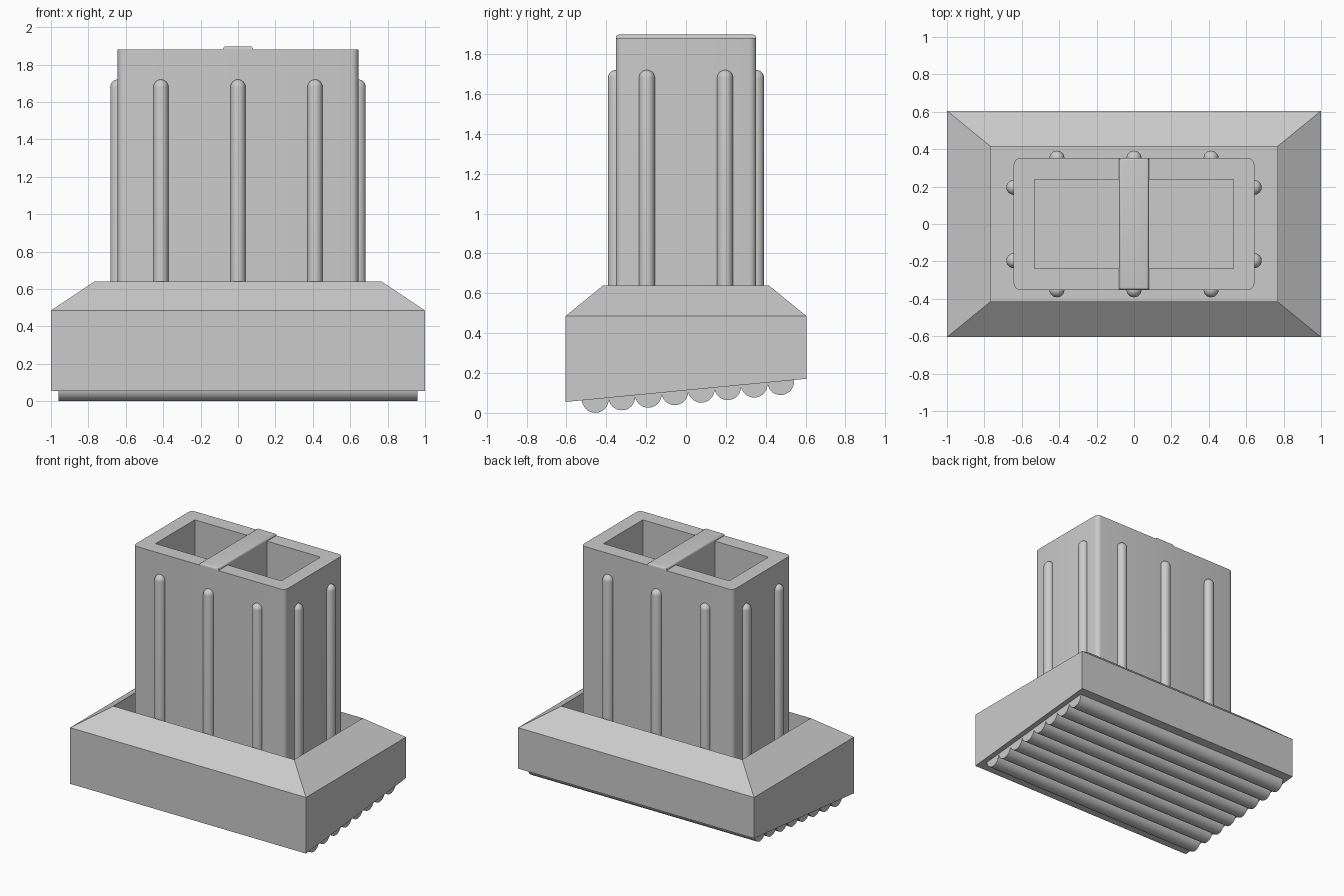
import bpy, bmesh
from math import pi, sin, cos
from mathutils import Matrix, Vector

cube = bpy.data.objects.get("Cube")
if cube:
    bpy.data.objects.remove(cube, do_unlink=True)

GREY = (0.6, 0.6, 0.6, 1)
grey = bpy.data.materials.new("grey_plastic")
grey.use_nodes = True
grey.diffuse_color = GREY
grey.node_tree.nodes["Principled BSDF"].inputs["Base Color"].default_value = GREY

FLOOR = 0.30            # floor of the socket around the insert
TOP = 1.88              # top of the insert
HX, HY = 0.643, 0.352   # half size of the insert


def sole_z(y):
    """Height of the slanted underside."""
    return 0.113 + 0.096 * y


def finish(bm, name, smooth=True):
    bmesh.ops.recalc_face_normals(bm, faces=bm.faces)
    mesh = bpy.data.meshes.new(name)
    bm.to_mesh(mesh)
    bm.free()
    mesh.materials.append(grey)
    obj = bpy.data.objects.new(name, mesh)
    bpy.context.collection.objects.link(obj)
    if smooth:
        select(obj)
        bpy.ops.object.shade_smooth_by_angle(angle=0.6)
    return obj


def select(obj):
    bpy.ops.object.select_all(action='DESELECT')
    obj.select_set(True)
    bpy.context.view_layer.objects.active = obj


# Foot: stacked rectangles, slanted below, chamfered above, with a sunken socket
bm = bmesh.new()
levels = [(1, 0.605, None), (1, 0.605, 0.485), (0.767, 0.415, 0.64), (0.767, 0.415, FLOOR)]
rings = []
for hx, hy, z in levels:
    rings.append([bm.verts.new((sx * hx, sy * hy, sole_z(sy * hy) if z is None else z))
                  for sx, sy in ((-1, -1), (1, -1), (1, 1), (-1, 1))])
for a, b in zip(rings, rings[1:]):
    for i in range(4):
        j = (i + 1) % 4
        bm.faces.new((a[i], a[j], b[j], b[i]))
bm.faces.new(rings[0])
bm.faces.new(rings[-1])
finish(bm, "foot", smooth=False)


# Insert: rounded rectangle with two pockets, extruded upwards
def add_outline(curve, x0, x1, y0, y1, r):
    pts = []
    for k, (cx, cy) in enumerate(((x1 - r, y1 - r), (x0 + r, y1 - r), (x0 + r, y0 + r), (x1 - r, y0 + r))):
        for s in range(6 if r else 1):
            a = (k + s / 5) * pi / 2
            pts.append((cx + r * cos(a), cy + r * sin(a)))
    spline = curve.splines.new('POLY')
    spline.points.add(len(pts) - 1)
    for p, (x, y) in zip(spline.points, pts):
        p.co = (x, y, 0, 1)
    spline.use_cyclic_u = True


curve = bpy.data.curves.new("insert", 'CURVE')
curve.dimensions = '2D'
curve.fill_mode = 'BOTH'
bottom = FLOOR - 0.02
curve.extrude = (TOP - bottom) / 2
add_outline(curve, -HX, HX, -HY, HY, 0.035)
add_outline(curve, 0.08, 0.533, -0.238, 0.238, 0)
add_outline(curve, -0.533, -0.08, -0.238, 0.238, 0)
curve.materials.append(grey)
insert = bpy.data.objects.new("insert", curve)
insert.location.z = (TOP + bottom) / 2
bpy.context.collection.objects.link(insert)
select(insert)
bpy.ops.object.convert(target='MESH')
bpy.ops.object.shade_smooth_by_angle(angle=0.6)

# Crossbar over the partition, with rounded upper edges
bm = bmesh.new()
bmesh.ops.create_cube(bm, size=1, matrix=Matrix.Translation((0, 0, TOP + 0.0025))
                      @ Matrix.Diagonal((0.16, 2 * HY, 0.029, 1)))
upper = [e for e in bm.edges if all(v.co.z > TOP for v in e.verts)]
bmesh.ops.bevel(bm, geom=upper, offset=0.014, segments=4, profile=0.5, affect='EDGES')
finish(bm, "crossbar")


# Grip ribs: round bars with domed tops, half sunk in the insert walls
def grip_rib(name, x, y, r=0.04, top=1.72):
    bm = bmesh.new()
    bmesh.ops.create_uvsphere(bm, u_segments=24, v_segments=12, radius=r)
    bmesh.ops.delete(bm, geom=[v for v in bm.verts if v.co.z < -r / 100], context='VERTS')
    rim = [e for e in bm.edges if e.is_boundary]
    new = bmesh.ops.extrude_edge_only(bm, edges=rim)["geom"]
    drop = top - r - FLOOR
    bmesh.ops.translate(bm, verts=[g for g in new if isinstance(g, bmesh.types.BMVert)],
                        vec=(0, 0, -drop))
    bmesh.ops.translate(bm, verts=bm.verts, vec=(x, y, top - r))
    finish(bm, name)


for side, s in (("front", -1), ("back", 1)):
    for i in (-1, 0, 1):
        grip_rib(f"{side}_grip_rib_{i + 2}", i * 0.412, s * HY)
for side, s in (("right", -1), ("left", 1)):
    for i in (-1, 1):
        grip_rib(f"{side}_grip_rib_{(i + 3) // 2}", s * HX, i * 0.196)

# Tread: row of half-sunk rollers along the slanted underside
for i in range(8):
    y = -0.455 + 0.1328 * i
    bm = bmesh.new()
    bmesh.ops.create_cone(bm, cap_ends=True, segments=32, radius1=0.067, radius2=0.067, depth=1.92,
                          matrix=Matrix.Translation((0, y, sole_z(y) - 0.002))
                          @ Matrix.Rotation(pi / 2, 4, 'Y'))
    finish(bm, f"tread_bar_{i + 1}")
